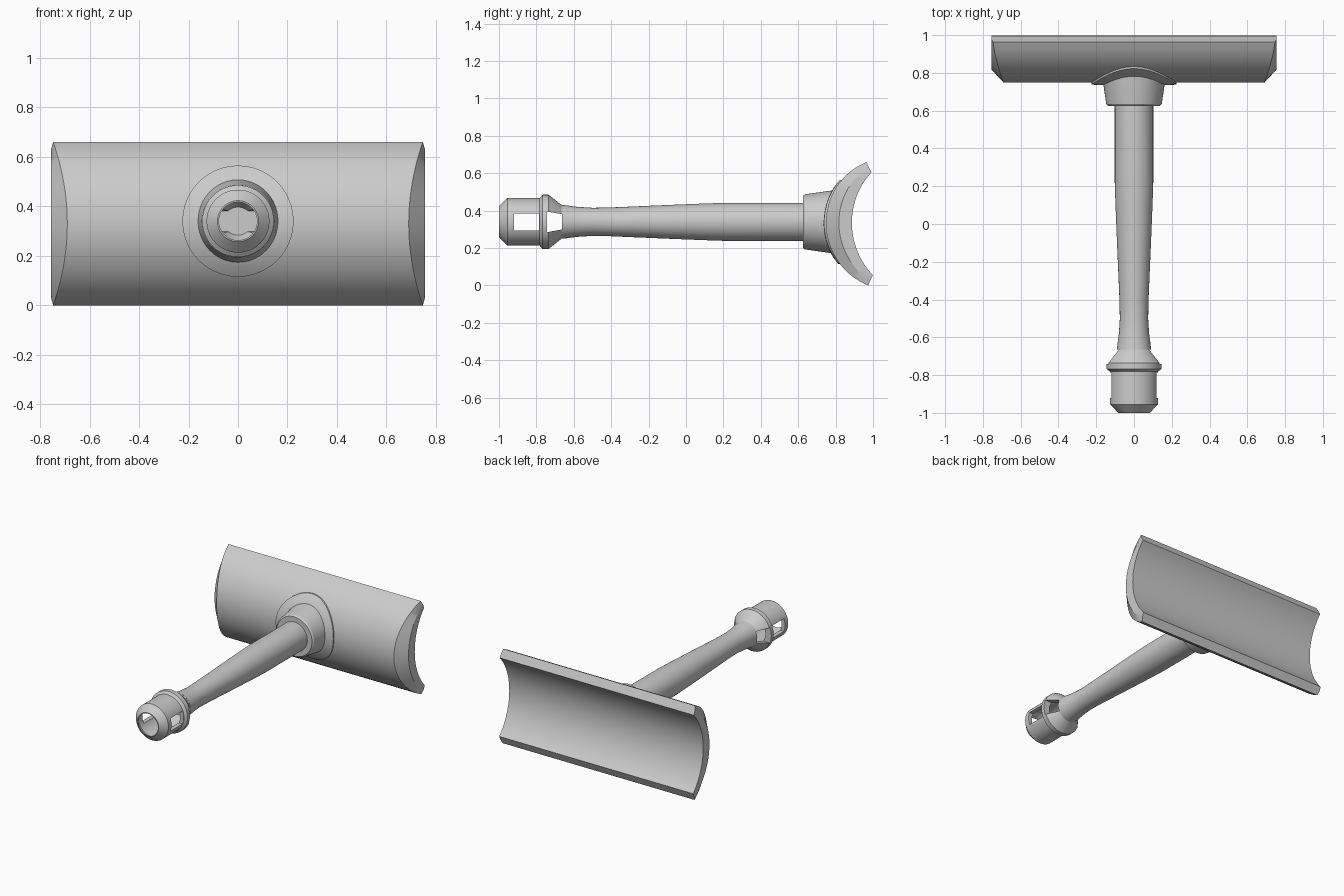
import bpy, bmesh, math

if "Cube" in bpy.data.objects:
    bpy.data.objects.remove(bpy.data.objects["Cube"])

AXIS_Z = 0.34      # height of the handle axis
MID_Z = 0.33       # middle of the crossplate

gray = bpy.data.materials.new("plain_gray")
gray.diffuse_color = (0.6, 0.6, 0.6, 1)
gray.use_nodes = True
gray.node_tree.nodes["Principled BSDF"].inputs["Base Color"].default_value = gray.diffuse_color


def finish(name, bm, smooth=True):
    bmesh.ops.recalc_face_normals(bm, faces=bm.faces)
    me = bpy.data.meshes.new(name)
    bm.to_mesh(me)
    bm.free()
    me.materials.append(gray)
    ob = bpy.data.objects.new(name, me)
    bpy.context.collection.objects.link(ob)
    if smooth:
        shade(ob)
    return ob


def shade(ob):
    bpy.ops.object.select_all(action='DESELECT')
    bpy.context.view_layer.objects.active = ob
    ob.select_set(True)
    bpy.ops.object.shade_smooth_by_angle(angle=math.radians(25))


def lathe(name, profile, seg=48, smooth=True):
    """Revolve (y, radius) points about the handle axis; radius 0 closes to a point."""
    bm = bmesh.new()
    rings = []
    for y, r in profile:
        n = 1 if r == 0 else seg
        rings.append([bm.verts.new((r * math.cos(2 * math.pi * i / seg), y,
                                    AXIS_Z + r * math.sin(2 * math.pi * i / seg)))
                      for i in range(n)])
    for a, b in zip(rings, rings[1:]):
        for i in range(seg):
            j = (i + 1) % seg
            corners = [a[i % len(a)], a[j % len(a)], b[j % len(b)], b[i % len(b)]]
            bm.faces.new(list(dict.fromkeys(corners)))
    return finish(name, bm, smooth)


def slot_cutter(name, y0, half0, y1, half1):
    """Tapered block running along x."""
    bm = bmesh.new()
    outline = [(y0, -half0), (y1, -half1), (y1, half1), (y0, half0)]
    ends = [[bm.verts.new((x, y, AXIS_Z + z)) for y, z in outline] for x in (-0.3, 0.3)]
    bm.faces.new(ends[0])
    bm.faces.new(ends[1])
    for i in range(4):
        j = (i + 1) % 4
        bm.faces.new((ends[0][i], ends[0][j], ends[1][j], ends[1][i]))
    ob = finish(name, bm, False)
    ob.hide_render = True
    return ob


def arc_y(s, apex, radius):
    return apex + radius - math.sqrt(radius * radius - s * s)


def outer_y(z):
    s = z - MID_Z
    return arc_y(s, 0.748, 0.357) - 0.013 * s


# hollow tip with collar ring and side windows
tip = lathe("hollow_tip", [
    (-0.65, 0), (-0.65, 0.088), (-0.665, 0.09), (-0.735, 0.145), (-0.768, 0.145),
    (-0.782, 0.127), (-0.955, 0.127), (-1.0, 0.083), (-1.0, 0.077),
    (-0.955, 0.1), (-0.745, 0.1), (-0.668, 0.057), (-0.668, 0)], smooth=False)
cutters = [slot_cutter("tip_window_cutter", -0.92, 0.045, -0.785, 0.045),
           slot_cutter("cone_window_cutter", -0.742, 0.055, -0.664, 0.041)]
for c in cutters:
    mod = tip.modifiers.new("window", 'BOOLEAN')
    mod.object = c
    mod.operation = 'DIFFERENCE'
    mod.solver = 'EXACT'
    bpy.context.view_layer.objects.active = tip
    bpy.ops.object.modifier_apply(modifier=mod.name)
    bpy.data.objects.remove(c)
shade(tip)

# tapered handle shaft
lathe("handle_shaft", [
    (-0.655, 0), (-0.655, 0.09), (-0.58, 0.08), (-0.5, 0.075), (-0.4, 0.077),
    (-0.1, 0.09), (0.1, 0.098), (0.22, 0.102), (0.66, 0.102), (0.66, 0)])

# socket where the shaft meets the crossplate
lathe("socket_collar", [
    (0.625, 0), (0.625, 0.138), (0.635, 0.147), (0.76, 0.165), (0.81, 0.17), (0.81, 0)])

# curved crossplate: crescent section, outer rim of each end chamfered
bm = bmesh.new()
N = 32
sides = {}
for sx in (-1, 1):
    rows = []
    for i in range(N + 1):
        u = 2 * i / N - 1
        so, si = 0.33 * u, 0.275 * u
        oy, oz = outer_y(MID_Z + so), MID_Z + so
        iy, iz = arc_y(si, 0.887, 0.404) - 0.013 * si, MID_Z + si
        cut = 0.008 + 0.057 * (1 - u * u)
        rows.append([bm.verts.new((sx * (0.755 - cut), oy, oz)),
                     bm.verts.new((sx * 0.755, (oy + iy) / 2, (oz + iz) / 2)),
                     bm.verts.new((sx * 0.755, iy, iz))])
    sides[sx] = rows
    for a, b in zip(rows, rows[1:]):
        for k in (0, 1):
            bm.faces.new((a[k], a[k + 1], b[k + 1], b[k]))
L, R = sides[-1], sides[1]
for i in range(N):
    for k in (0, 2):
        bm.faces.new((L[i][k], L[i + 1][k], R[i + 1][k], R[i][k]))
for i in (0, N):
    bm.faces.new((L[i][0], L[i][1], L[i][2], R[i][2], R[i][1], R[i][0]))
finish("crossplate", bm)

# thin round pad hugging the plate around the socket
bm = bmesh.new()
SEG = 40
rings = []
for r, lift in ((0.1, -0.012), (0.15, -0.012), (0.19, -0.012), (0.225, -0.01), (0.225, 0.02), (0.1, 0.02)):
    ring = []
    for i in range(SEG):
        a = 2 * math.pi * i / SEG
        z = AXIS_Z + r * math.sin(a)
        ring.append(bm.verts.new((r * math.cos(a), outer_y(z) + lift, z)))
    rings.append(ring)
for a, b in zip(rings, rings[1:] + rings[:1]):
    for i in range(SEG):
        j = (i + 1) % SEG
        bm.faces.new((a[i], a[j], b[j], b[i]))
finish("mounting_pad", bm)
